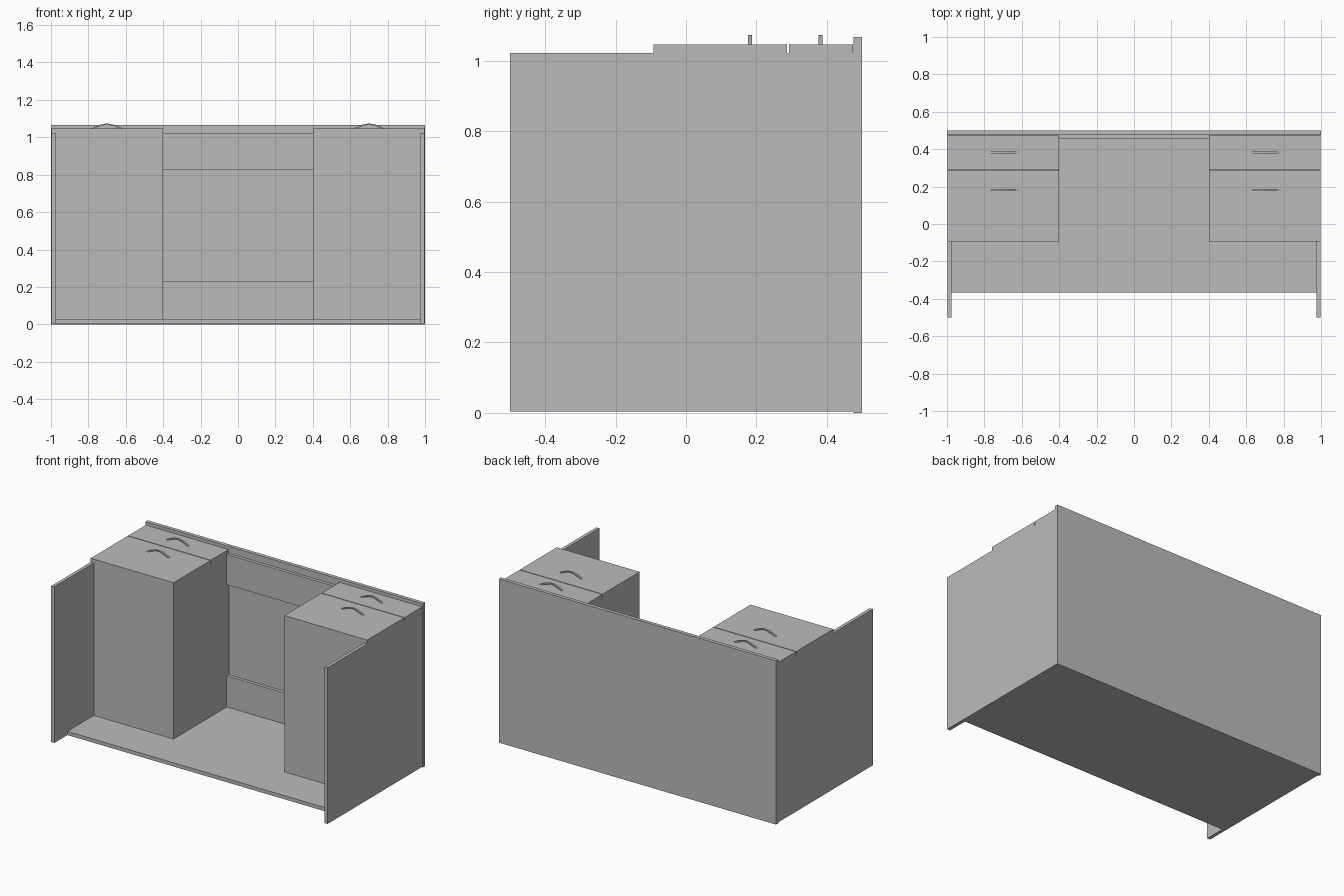
import bpy
import bmesh
import math

if "Cube" in bpy.data.objects:
    bpy.data.objects.remove(bpy.data.objects["Cube"])

GREY = (0.5, 0.5, 0.5, 1.0)
mat = bpy.data.materials.new("plain grey")
mat.use_nodes = True
mat.diffuse_color = GREY
mat.node_tree.nodes["Principled BSDF"].inputs["Base Color"].default_value = GREY


def add_object(name, bm):
    bmesh.ops.recalc_face_normals(bm, faces=bm.faces)
    mesh = bpy.data.meshes.new(name)
    bm.to_mesh(mesh)
    bm.free()
    mesh.materials.append(mat)
    obj = bpy.data.objects.new(name, mesh)
    bpy.context.collection.objects.link(obj)
    return obj


def box(name, xs, ys, zs):
    """Box between the given limits on each axis."""
    bm = bmesh.new()
    bmesh.ops.create_cube(bm, size=1)
    for v in bm.verts:
        for axis, (a, b) in enumerate((xs, ys, zs)):
            v.co[axis] = a if v.co[axis] < 0 else b
    return add_object(name, bm)


def handle(name, x, y, z):
    """Arched strap handle, extruded across y."""
    half, rise, thick, depth, steps = 0.085, 0.026, 0.007, 0.012, 16
    ts = [i / steps for i in range(steps + 1)]
    outer = [(half * (2 * t - 1), rise * math.sin(math.pi * t)) for t in ts]
    inner = [(px * 0.92, max(pz - thick, 0)) for px, pz in outer]
    bm = bmesh.new()
    rows = []
    for dy in (-depth / 2, depth / 2):
        rows.append([[bm.verts.new((x + px, y + dy, z + pz)) for px, pz in line]
                     for line in (outer, inner)])
    (fo, fi), (bo, bi) = rows
    for a, b in ((fo, fi), (bo, bi), (fo, bo), (fi, bi)):
        for i in range(steps):
            bm.faces.new((a[i], a[i + 1], b[i + 1], b[i]))
    for i in (0, steps):
        bm.faces.new((fo[i], fi[i], bi[i], bo[i]))
    obj = add_object(name, bm)
    bpy.ops.object.select_all(action="DESELECT")
    obj.select_set(True)
    bpy.context.view_layer.objects.active = obj
    bpy.ops.object.shade_smooth_by_angle(angle=math.radians(35))


EDGE, INNER, LOW, RIM, FRONT = 0.997, 0.975, 0.004, 1.022, 1.047
SLAB = 0.476

# Worktop slab and modesty panel
box("worktop", (-1, 1), (SLAB, 0.5), (0, 1.067))
box("modesty_panel", (-INNER, INNER), (-0.365, SLAB), (LOW, 0.028))

# Rails beneath the worktop
box("front_rail", (-0.4, 0.4), (0.455, SLAB), (0.825, RIM))
box("rear_rail", (-0.4, 0.4), (0.455, SLAB), (0.028, 0.23))

# Side panels and drawer pedestals, mirrored
for side, s in (("left", 1), ("right", -1)):
    def span(a, b):
        return sorted((s * a, s * b))

    box(side + "_panel", span(INNER, EDGE), (-0.5, SLAB), (LOW, RIM))
    box(side + "_pedestal", span(0.4, INNER), (-0.093, SLAB), (0.028, RIM))
    box(side + "_large_drawer_front", span(0.4, EDGE), (-0.093, 0.287), (RIM, FRONT))
    box(side + "_small_drawer_front", span(0.4, EDGE), (0.292, 0.474), (RIM, FRONT))
    handle(side + "_large_drawer_handle", s * 0.7, 0.182, FRONT)
    handle(side + "_small_drawer_handle", s * 0.7, 0.382, FRONT)
